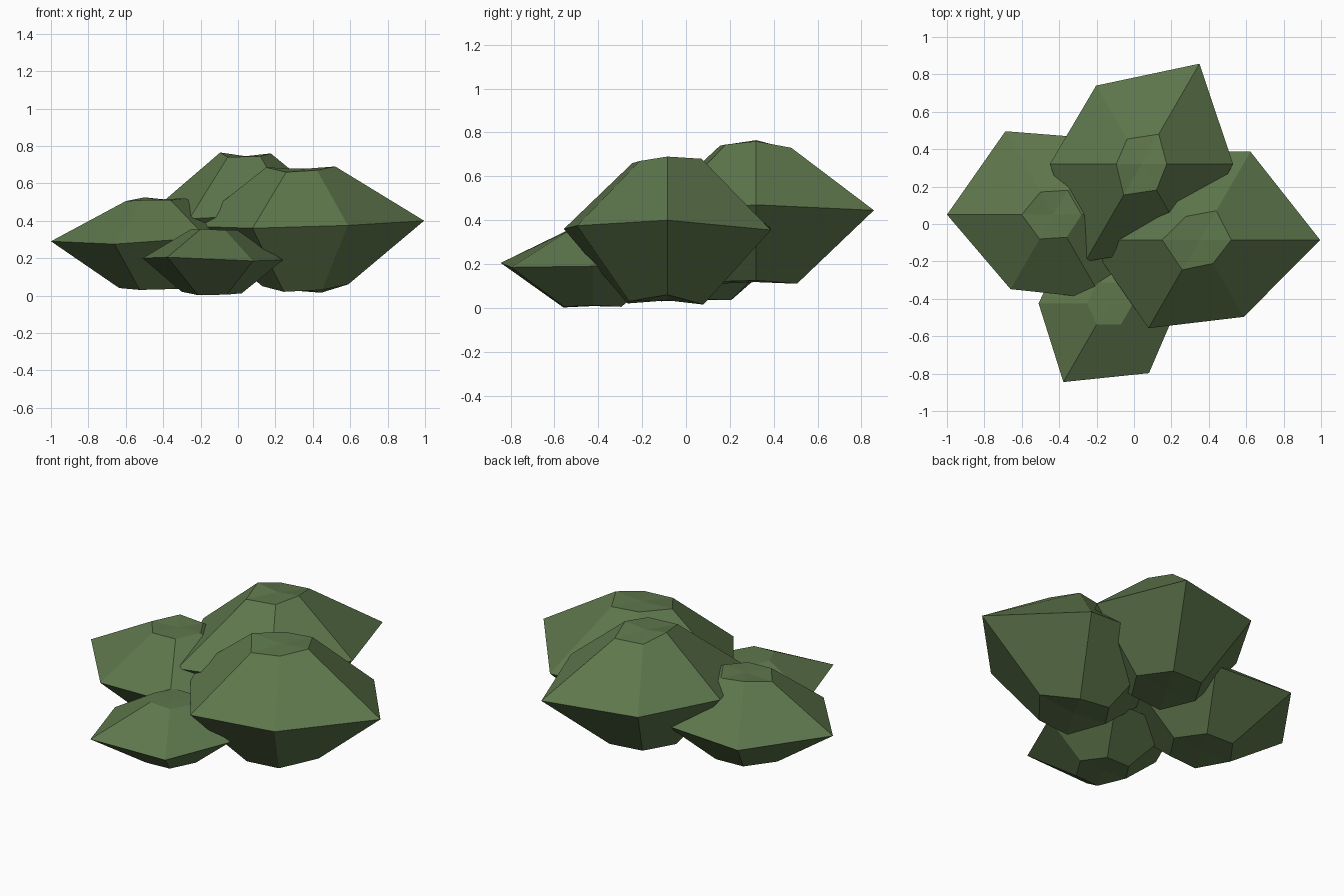
import bpy, bmesh, math

leaf = bpy.data.materials.new("leaf green")
leaf.diffuse_color = (0.112, 0.184, 0.072, 1)


def clump(name, centre, top, middle, bottom):
    """Six-sided faceted blob: each ring is (radii, heights) every 60 degrees."""
    bm = bmesh.new()
    rings = []
    for radii, heights in (bottom, middle, top):
        ring = []
        for i in range(6):
            a = math.radians(60 * i)
            ring.append(bm.verts.new((centre[0] + radii[i] * math.cos(a),
                                      centre[1] + radii[i] * math.sin(a),
                                      heights[i])))
        rings.append(ring)
    # side walls
    for lo, hi in zip(rings, rings[1:]):
        for i in range(6):
            j = (i + 1) % 6
            bm.faces.new((lo[i], lo[j], hi[j], hi[i]))
    # caps meeting at a pole
    for ring in (rings[0], rings[-1]):
        z = sum(v.co.z for v in ring) / 6
        pole = bm.verts.new((centre[0], centre[1], z))
        for i in range(6):
            bm.faces.new((ring[i], ring[(i + 1) % 6], pole))
    bmesh.ops.recalc_face_normals(bm, faces=bm.faces)
    mesh = bpy.data.meshes.new(name)
    bm.to_mesh(mesh)
    bm.free()
    mesh.materials.append(leaf)
    bpy.context.collection.objects.link(bpy.data.objects.new(name, mesh))


# large clump on the right
clump("right_clump", (0.35, -0.085),
      ([.17, .18, .145, .20, .185, .145], [.69, .68, .68, .685, .66, .67]),
      ([.645, .545, .55, .60, .545, .475], [.40, .355, .37, .37, .36, .375]),
      ([.24, .19, .20, .22, .21, .20], [.06, .015, .03, .05, .02, .03]))

# tall clump at the back
clump("back_clump", (0.04, 0.32),
      ([.135, .185, .155, .135, .19, .16], [.76, .73, .73, .765, .74, .745]),
      ([.49, .62, .485, .49, .60, .50], [.47, .445, .45, .46, .41, .44]),
      ([.21, .215, .20, .20, .21, .20], [.125, .11, .12, .12, .11, .12]))

# medium clump on the left
clump("left_clump", (-0.43, 0.05),
      ([.15, .15, .14, .17, .15, .14], [.52, .51, .525, .505, .51, .51]),
      ([.50, .47, .515, .57, .46, .52], [.30, .29, .29, .29, .275, .31]),
      ([.19, .18, .18, .205, .19, .18], [.04, .035, .04, .04, .03, .035]))

# small clump at the front
clump("front_clump", (-0.135, -0.425),
      ([.13, .13, .13, .115, .13, .13], [.35, .35, .35, .355, .355, .35]),
      ([.375, .42, .42, .375, .485, .43], [.19, .19, .19, .20, .205, .185]),
      ([.155, .15, .15, .165, .155, .15], [.012, .005, .005, .02, .002, .005]))
